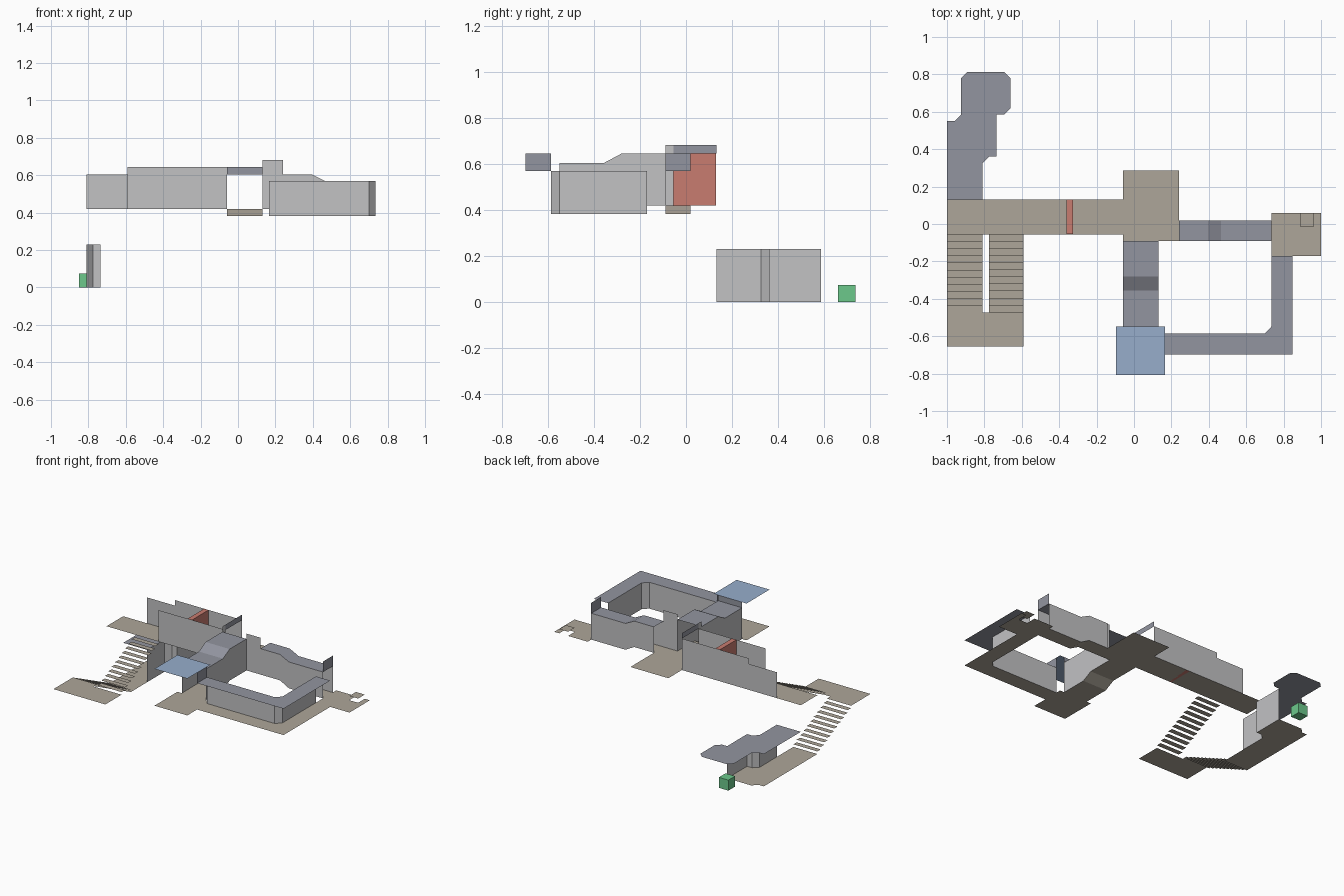
import bpy
import bmesh
from mathutils import Vector

default_cube = bpy.data.objects.get("Cube")
if default_cube:
    bpy.data.objects.remove(default_cube, do_unlink=True)


def make_material(name, colour):
    mat = bpy.data.materials.new(name)
    mat.use_nodes = True
    mat.diffuse_color = (*colour, 1)
    mat.node_tree.nodes["Principled BSDF"].inputs["Base Color"].default_value = (*colour, 1)
    return mat


TAN = make_material("tan floor", (.42, .38, .32))
SLATE = make_material("slate ceiling", (.29, .30, .35))
GREY = make_material("light grey wall", (.54, .54, .55))
BLUE = make_material("blue ceiling", (.31, .42, .60))
RED = make_material("red door", (.58, .20, .16))
GREEN = make_material("green crate", (.15, .58, .26))

# Floor and ceiling levels
GROUND, LOW_TOP = 0, .23
LANDING = .2
RING, RING_TOP = .382, .57
MAIN, HALL_TOP = .42, .605
HIGH_TOP, ROOM_TOP = .645, .683


def build(name, faces, mat):
    """Make one object from a list of faces given as corner points."""
    bm = bmesh.new()
    for face in faces:
        bm.faces.new([bm.verts.new(p) for p in face])
    bmesh.ops.remove_doubles(bm, verts=bm.verts[:], dist=.0001)
    mesh = bpy.data.meshes.new(name)
    bm.to_mesh(mesh)
    bm.free()
    mesh.materials.append(mat)
    obj = bpy.data.objects.new(name, mesh)
    bpy.context.collection.objects.link(obj)
    return obj


def slab(name, outline, z, mat):
    """Flat polygon at one height."""
    return build(name, [[(x, y, z) for x, y in outline]], mat)


def rect(x0, x1, y0, y1):
    return [(x0, y0), (x1, y0), (x1, y1), (x0, y1)]


def wall(name, path, bottom, top, mat=GREY):
    """Upright wall along a plan path."""
    faces = [[(*a, bottom), (*b, bottom), (*b, top), (*a, top)]
             for a, b in zip(path, path[1:])]
    return build(name, faces, mat)


def strip(name, left, right, mat):
    """Quads joining two matching rows of points."""
    faces = [[left[i], left[i + 1], right[i + 1], right[i]]
             for i in range(len(left) - 1)]
    return build(name, faces, mat)


def box(name, low, high, mat):
    bm = bmesh.new()
    bmesh.ops.create_cube(bm, size=1)
    low, high = Vector(low), Vector(high)
    for v in bm.verts:
        v.co = (low + high) / 2 + v.co * (high - low)
    mesh = bpy.data.meshes.new(name)
    bm.to_mesh(mesh)
    bm.free()
    mesh.materials.append(mat)
    bpy.context.collection.objects.link(bpy.data.objects.new(name, mesh))


# Shared plan lines
WEST, STAIR_A, STAIR_B, STAIR_C = -1, -.81, -.775, -.59
HALL_S, HALL_N = -.055, .132
ROOM_W, ROOM_E, ROOM_S, ROOM_N = -.06, .24, -.09, .285
PASS_E, PASS_N = .13, .02
RING_W, RING_IN, RING_OUT = .165, .735, .848
RING_S, RING_N = -.697, -.17
INNER_S, BLUE_N = -.585, -.548

# Lower level: floor, east wall and ceiling
east_side = [(STAIR_A, HALL_N), (STAIR_A, .325), (STAIR_B, .36),
             (-.735, .36), (-.735, INNER_S * -1)]
west_side = [(-.925, .585), (-.96, .55), (WEST, .55)]
slab("lower_floor", [(WEST, HALL_S), (STAIR_A, HALL_S)] + east_side + west_side,
     GROUND, TAN)
wall("lower_wall", east_side, GROUND, LOW_TOP)
head = [(-.695, .585), (-.66, .62), (-.66, .78), (-.695, .813),
        (-.89, .813), (-.925, .78)]
slab("lower_ceiling", [(WEST, HALL_N)] + east_side + head + west_side, LOW_TOP, SLATE)
box("green_crate", (-.85, .66, GROUND), (-.775, .735, .075), GREEN)

# Stairs: open treads, two flights meeting at a landing
DEPTH, RISE = .038, MAIN / 23


def flight(name, x0, x1, count, z, step):
    for i in range(count):
        y = HALL_S - DEPTH * i
        z += step
        slab(f"{name}_tread", rect(x0, x1, y - DEPTH, y), z, TAN)
    return HALL_S - DEPTH * count


upper_end = flight("upper_stair", STAIR_B, STAIR_C, 11, MAIN, -RISE)
lower_end = flight("lower_stair", WEST, STAIR_A, 10, GROUND, RISE)
slab("stair_landing", [(WEST, -.655), (STAIR_C, -.655), (STAIR_C, upper_end),
                       (STAIR_A, upper_end), (STAIR_A, lower_end), (WEST, lower_end)],
     LANDING, TAN)

# Main hall with its walls and door
slab("hall_floor", rect(WEST, ROOM_W, HALL_S, HALL_N), MAIN, TAN)
wall("hall_back_wall_low", [(STAIR_A, HALL_N), (STAIR_C, HALL_N)], MAIN, HALL_TOP)
for side, y in (("back", HALL_N), ("front", HALL_S)):
    wall(f"hall_{side}_wall", [(STAIR_C, y), (ROOM_W, y)], MAIN, HIGH_TOP)
box("red_door", (-.36, HALL_S + .001, MAIN), (-.325, HALL_N - .001, HIGH_TOP), RED)

# Junction room
slab("room_floor", rect(ROOM_W, ROOM_E, ROOM_S, ROOM_N), MAIN, TAN)
wall("room_front_wall", [(PASS_E, ROOM_S), (ROOM_E, ROOM_S)], MAIN, ROOM_TOP)
wall("room_side_wall", [(ROOM_W, ROOM_S), (ROOM_W, HALL_S)], MAIN, ROOM_TOP)
wall("room_lintel", [(ROOM_W, HALL_S), (ROOM_W, HALL_N)], HIGH_TOP, ROOM_TOP, SLATE)


def passage(name, sides, stations):
    """Sloping passage: floor, ceiling and two walls.
    sides: two functions from distance to plan point; stations: (distance, floor, top)."""
    low = [[(*side(d), f) for d, f, t in stations] for side in sides]
    high = [[(*side(d), t) for d, f, t in stations] for side in sides]
    strip(f"{name}_floor", low[0], low[1], TAN)
    strip(f"{name}_ceiling", high[0], high[1], SLATE)
    for a, b in zip(low, high):
        strip(f"{name}_wall", a, b, GREY)


passage("south_passage", (lambda d: (ROOM_W, d), lambda d: (PASS_E, d)),
        [(ROOM_S, MAIN, HIGH_TOP), (-.28, MAIN, HIGH_TOP),
         (-.355, RING, HALL_TOP), (BLUE_N, RING, HALL_TOP)])
passage("east_passage", (lambda d: (d, ROOM_S), lambda d: (d, PASS_N)),
        [(ROOM_E, MAIN, HALL_TOP), (.395, MAIN, HALL_TOP),
         (.465, RING, RING_TOP), (RING_IN, RING, RING_TOP)])

# Blue room
blue_room = rect(-.095, RING_W, -.808, BLUE_N)
slab("blue_room_floor", blue_room, RING, TAN)
slab("blue_room_ceiling", blue_room, HIGH_TOP, BLUE)
wall("blue_room_back_lintel", [(ROOM_W, BLUE_N), (PASS_E, BLUE_N)],
     HALL_TOP, HIGH_TOP, SLATE)
wall("blue_room_side_lintel", [(RING_W, RING_S), (RING_W, INNER_S)],
     RING_TOP, HIGH_TOP, SLATE)

# Corner corridor with a chamfered inner wall
inner = [(RING_IN, RING_N), (RING_IN, BLUE_N), (.7, INNER_S), (RING_W, INNER_S)]
outer = [(RING_W, RING_S), (RING_OUT, RING_S), (RING_OUT, RING_N)]
slab("corner_floor", inner + outer, RING, TAN)
slab("corner_ceiling", inner + outer, RING_TOP, SLATE)
wall("corner_inner_wall", inner, RING, RING_TOP)

# East platform with a raised tile over a notch
TILE_W, TILE_E, TILE_S, END_N = .89, .96, -.015, .06
slab("east_platform", [(RING_IN, RING_N), (1, RING_N), (1, END_N), (TILE_E, END_N),
                       (TILE_E, TILE_S), (TILE_W, TILE_S), (TILE_W, END_N),
                       (RING_IN, END_N)], RING, TAN)
slab("raised_tile", rect(TILE_W, TILE_E, TILE_S, END_N), RING + .03, TAN)
wall("east_lintel", [(RING_IN, ROOM_S), (RING_IN, PASS_N)], RING_TOP, HIGH_TOP, SLATE)
